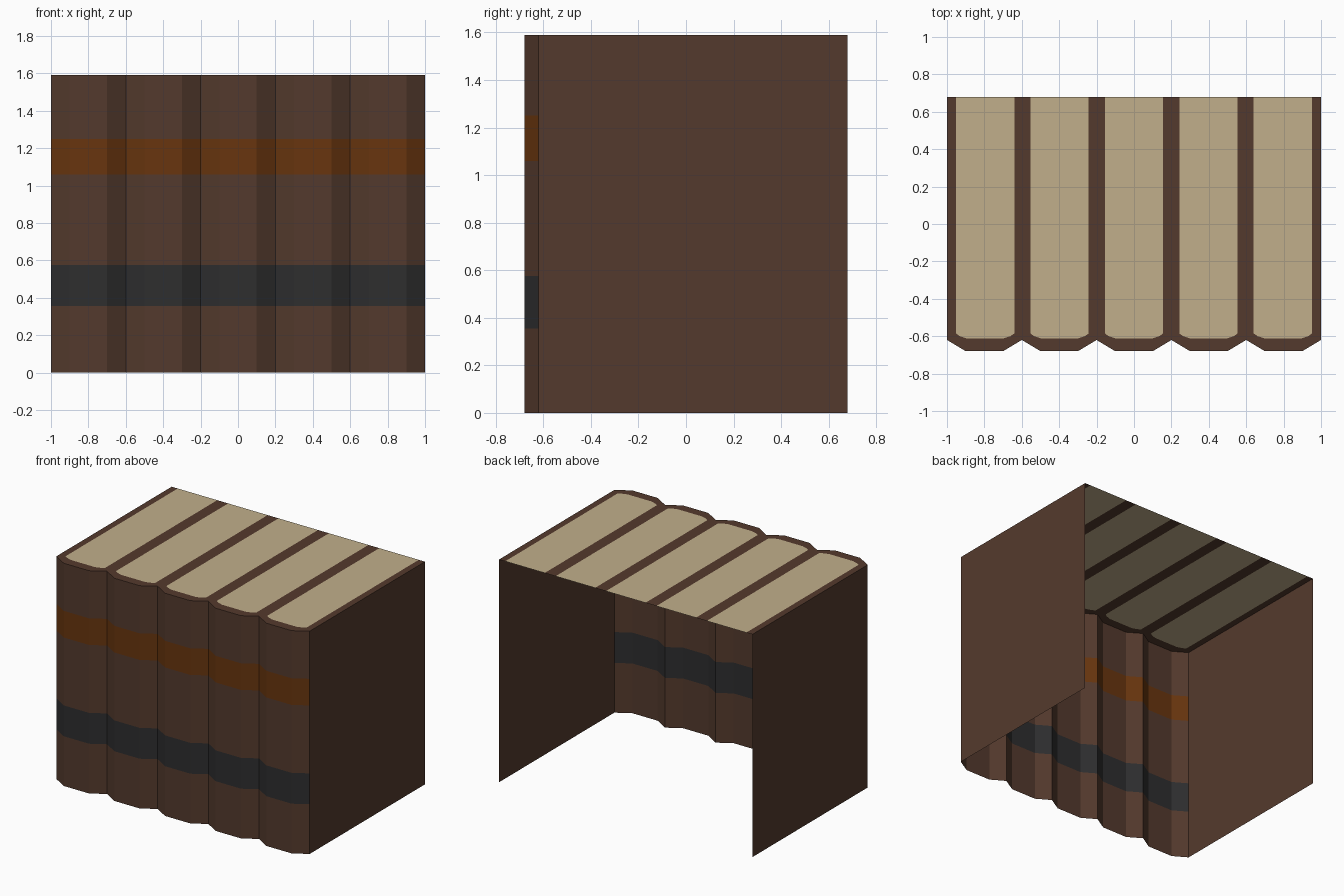
import bpy

cube = bpy.data.objects.get("Cube")
if cube:
    bpy.data.objects.remove(cube, do_unlink=True)


def srgb(c):
    c /= 255
    return c / 12.92 if c <= 0.04045 else ((c + 0.055) / 1.055) ** 2.4


def material(name, rgb):
    colour = [srgb(c) for c in rgb] + [1]
    m = bpy.data.materials.new(name)
    m.use_nodes = True
    m.diffuse_color = colour
    m.node_tree.nodes["Principled BSDF"].inputs["Base Color"].default_value = colour
    return m


leather = material("brown leather", (84, 58, 45))
orange = material("burnt orange band", (104, 53, 14))
charcoal = material("charcoal band", (46, 46, 47))
paper = material("cream paper", (193, 175, 139))


def sheet(name, verts, faces, mats, indices=None):
    mesh = bpy.data.meshes.new(name)
    mesh.from_pydata(verts, [], faces)
    for m in mats:
        mesh.materials.append(m)
    for poly, i in zip(mesh.polygons, indices or []):
        poly.material_index = i
    mesh.update()
    obj = bpy.data.objects.new(name, mesh)
    bpy.context.collection.objects.link(obj)
    return obj


HEIGHT, BACK, SEAM, FRONT = 1.59, 0.68, -0.62, -0.68
BOOKS, WIDTH = 5, 0.4

# spine heights, with the material slot of each strip between them
LEVELS = [0, 0.355, 0.575, 1.06, 1.25, HEIGHT]
STRIPS = [0, 2, 0, 1, 0]


def mirrored(half, centre):
    """Complete a left half outline and move it to the book's centre."""
    full = half + [(-x, y) for x, y in reversed(half)]
    return [(x + centre, y) for x, y in full]


for n in range(BOOKS):
    step = n - (BOOKS - 1) / 2
    spine = mirrored([(-0.2, SEAM), (-0.1, FRONT)], step * WIDTH)
    pages = mirrored([(-0.156, BACK), (-0.156, -0.585), (-0.135, -0.6),
                      (-0.095, -0.613)], step * 0.398)

    # banded spine
    cols = len(spine)
    verts = [(x, y, z) for z in LEVELS for x, y in spine]
    faces, slots = [], []
    for row, slot in enumerate(STRIPS):
        for c in range(cols - 1):
            a = row * cols + c
            faces.append((a, a + 1, a + 1 + cols, a + cols))
            slots.append(slot)
    sheet(f"book_spine_{n + 1}", verts, faces, [leather, orange, charcoal], slots)

    # top: cover rim around the page block
    outer = [(spine[0][0], BACK)] + spine + [(spine[-1][0], BACK)]
    rim = [(x, y, HEIGHT) for x, y in outer + pages[::-1]]
    sheet(f"book_cover_rim_{n + 1}", rim, [range(len(rim))], [leather])
    block = [(x, y, HEIGHT) for x, y in pages]
    sheet(f"book_pages_{n + 1}", block, [range(len(block))], [paper])

# outer covers at both ends of the row
for name, x, y0, y1 in (("right_cover", -1, BACK, SEAM), ("left_cover", 1, SEAM, BACK)):
    corners = [(x, y0, 0), (x, y1, 0), (x, y1, HEIGHT), (x, y0, HEIGHT)]
    sheet(name, corners, [range(4)], [leather])
